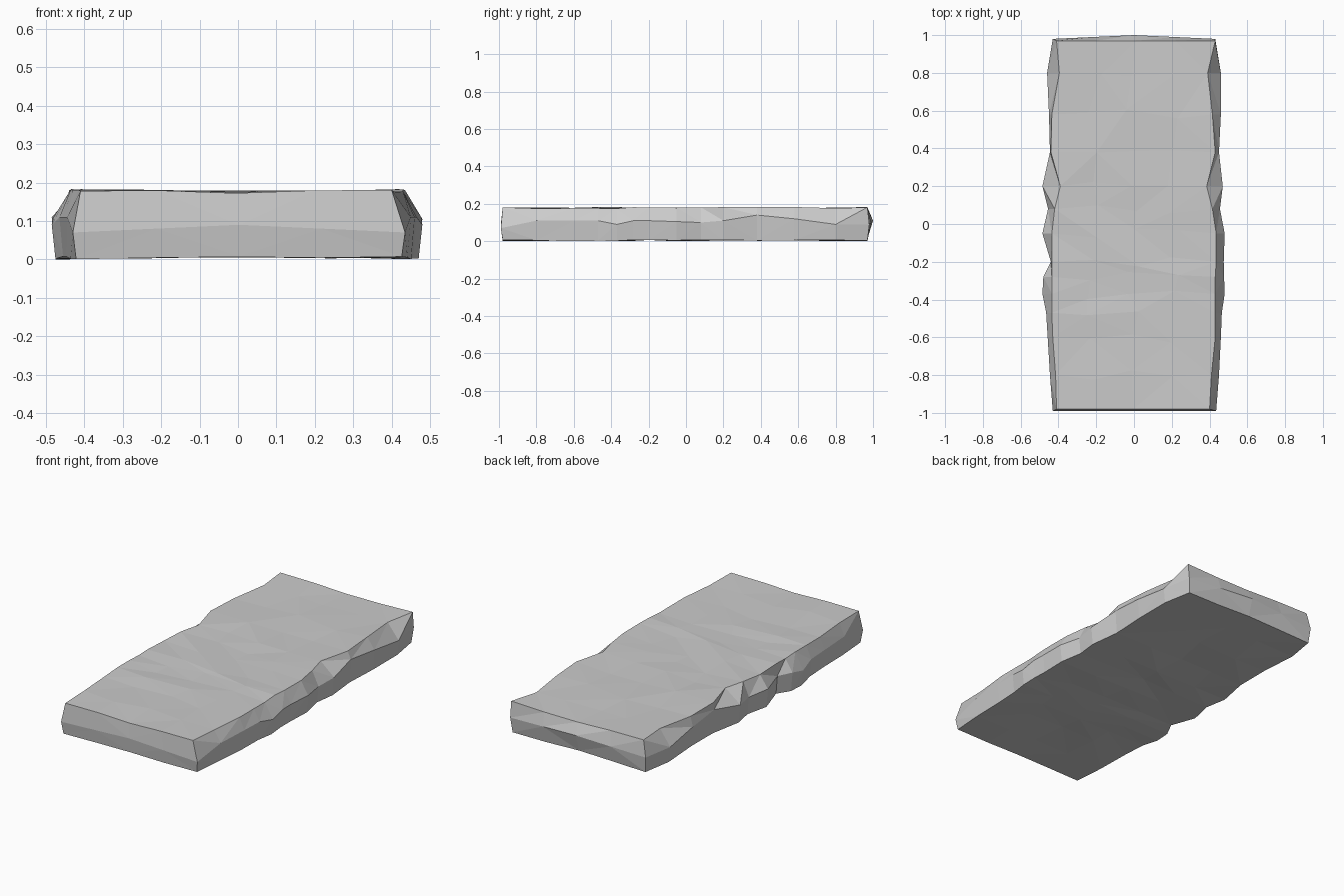
import bpy
import bmesh
import random

random.seed(4)
cube = bpy.data.objects.get("Cube")
if cube:
    bpy.data.objects.remove(cube, do_unlink=True)

stone = bpy.data.materials.new("grey stone")
stone.use_nodes = True
grey = (0.6, 0.6, 0.6, 1)
stone.diffuse_color = grey
stone.node_tree.nodes["Principled BSDF"].inputs["Base Color"].default_value = grey

# Chipped outline along the slab: y, right belt, right top, left top, left belt, belt height
rows = [
    (-.98, -.43, -.41, .40, .435, .07),
    (-.80, -.445, -.415, .41, .45, .11),
    (-.60, -.457, -.43, .43, .46, .11),
    (-.47, -.465, -.435, .43, .465, .11),
    (-.37, -.485, -.435, .43, .48, .09),
    (-.28, -.48, -.435, .43, .477, .11),
    (-.20, -.44, -.435, .435, .475, .11),
    (-.05, -.485, -.435, .435, .48, .105),
    (.08, -.455, -.42, .415, .455, .10),
    (.20, -.485, -.39, .385, .47, .11),
    (.38, -.445, -.44, .43, .45, .14),
    (.58, -.45, -.435, .415, .46, .12),
    (.80, -.46, -.395, .39, .46, .09),
    (.97, -.43, -.41, .43, .43, .09),
]
columns = (0, .25, .5, .75, 1)
last_row, last_col = len(rows) - 1, len(columns) - 1


def wobble(amount):
    return random.uniform(-amount, amount)


def is_rim(r, c):
    return r in (0, last_row) or c in (0, last_col)


def between(a, b, t):
    return a + (b - a) * t


bm = bmesh.new()
top, belt, base = {}, {}, {}
for r, (y, belt_a, top_a, top_b, belt_b, height) in enumerate(rows):
    end = -1 if r == 0 else 1 if r == last_row else 0
    for c, t in enumerate(columns):
        loose = 0 if is_rim(r, c) else .03
        dish = 1 - abs(2 * t - 1)
        # Worn walking face
        top[r, c] = bm.verts.new((between(top_a, top_b, t) + wobble(loose),
                                  y + wobble(loose),
                                  .179 - .004 * dish + wobble(.004)))
        # Slightly uneven underside
        base[r, c] = bm.verts.new((between(belt_a, belt_b, t) * .98 + wobble(loose),
                                   y, .004 + .005 * dish + wobble(.004)))
        # Bulging belt around the rim
        if is_rim(r, c):
            bulge = (.01 if end < 0 else .01 + .02 * dish) * end
            belt[r, c] = bm.verts.new((between(belt_a, belt_b, t), y + bulge,
                                       height + (.02 * dish if end else 0)))

# Walking face and underside
for r in range(last_row):
    for c in range(last_col):
        corners = ((r, c), (r, c + 1), (r + 1, c + 1), (r + 1, c))
        bm.faces.new([top[k] for k in corners])
        bm.faces.new([base[k] for k in reversed(corners)])

# Chipped rim: two bands joining both faces through the belt
loop = [(0, c) for c in range(last_col)]
loop += [(r, last_col) for r in range(last_row)]
loop += [(last_row, c) for c in range(last_col, 0, -1)]
loop += [(r, 0) for r in range(last_row, 0, -1)]
for a, b in zip(loop, loop[1:] + loop[:1]):
    bm.faces.new((base[a], base[b], belt[b], belt[a]))
    bm.faces.new((belt[a], belt[b], top[b], top[a]))

# Break everything into flat facets
bmesh.ops.triangulate(bm, faces=bm.faces[:], quad_method='SHORT_EDGE')
bmesh.ops.recalc_face_normals(bm, faces=bm.faces[:])
lowest = min(v.co.z for v in bm.verts)
bmesh.ops.translate(bm, verts=bm.verts[:], vec=(0, 0, -lowest))

mesh = bpy.data.meshes.new("stone_slab")
bm.to_mesh(mesh)
bm.free()
mesh.materials.append(stone)
slab = bpy.data.objects.new("stone_slab", mesh)
bpy.context.collection.objects.link(slab)
